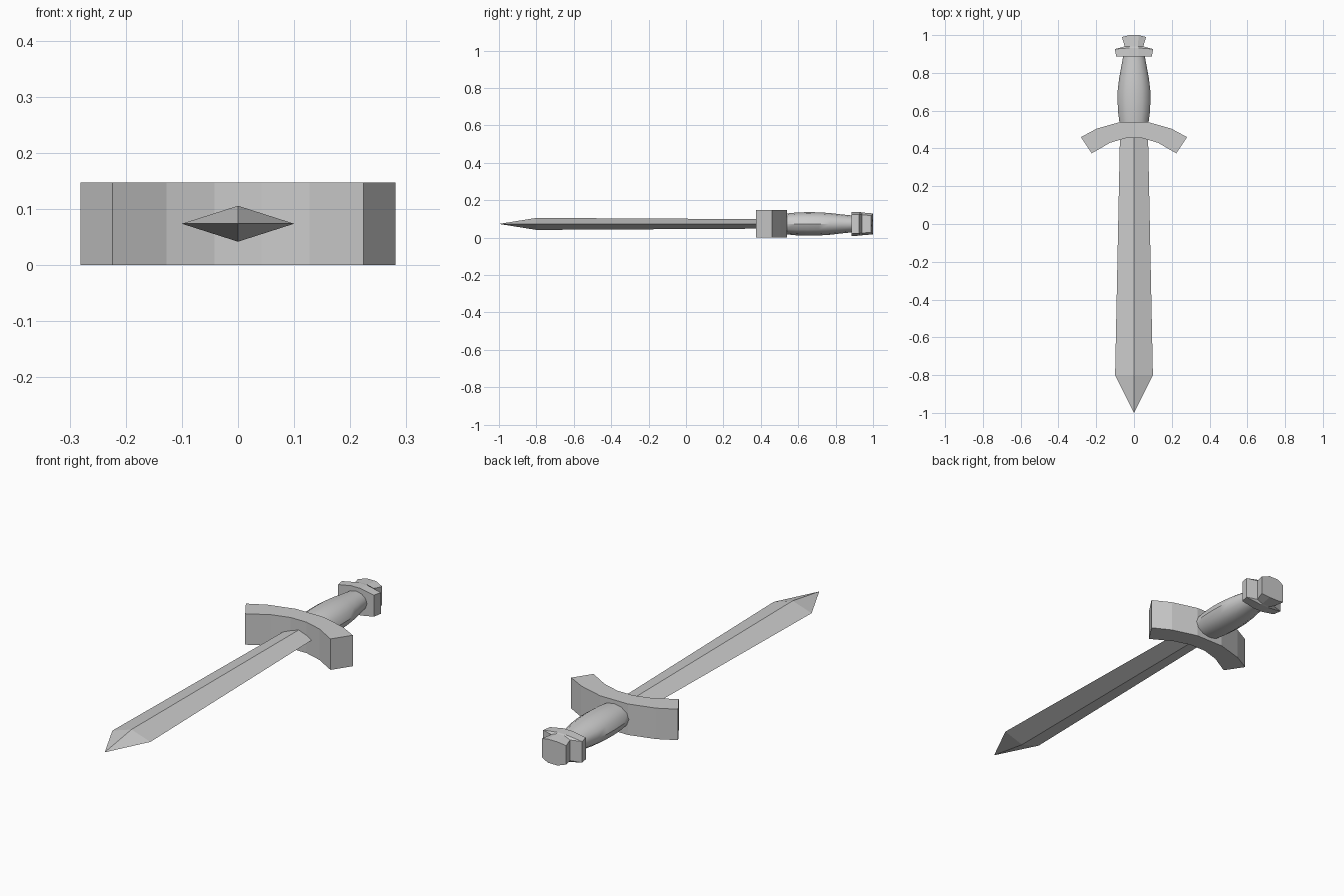
import bpy, bmesh, math

if "Cube" in bpy.data.objects:
    bpy.data.objects.remove(bpy.data.objects["Cube"])

MID = 0.0735  # height of the sword's centre line


def loft(name, rings, tip=None, smooth=False):
    """Skin a list of closed point rings; end in a point if tip is given."""
    bm = bmesh.new()
    loops = [[bm.verts.new(p) for p in ring] for ring in rings]
    n = len(loops[0])
    for a, b in zip(loops, loops[1:]):
        for i in range(n):
            j = (i + 1) % n
            bm.faces.new((a[i], a[j], b[j], b[i]))
    bm.faces.new(loops[0])
    if tip:
        t = bm.verts.new(tip)
        for i in range(n):
            bm.faces.new((loops[-1][i], loops[-1][(i + 1) % n], t))
    else:
        bm.faces.new(loops[-1])
    bmesh.ops.recalc_face_normals(bm, faces=bm.faces)
    me = bpy.data.meshes.new(name)
    bm.to_mesh(me)
    bm.free()
    ob = bpy.data.objects.new(name, me)
    bpy.context.collection.objects.link(ob)
    if smooth:
        bpy.context.view_layer.objects.active = ob
        ob.select_set(True)
        bpy.ops.object.shade_smooth_by_angle(angle=math.radians(40))
        ob.select_set(False)
    return ob


def oval(y, rx, rz, n):
    return [(rx * math.cos(2 * math.pi * i / n), y,
             MID + rz * math.sin(2 * math.pi * i / n)) for i in range(n)]


# Blade: diamond section widening towards the point
loft("blade", [oval(0.48, 0.074, 0.025, 4), oval(-0.80, 0.10, 0.032, 4)],
     tip=(0, -1, MID))

# Crossguard: curved bar of constant section
outer = [(0.073, 0.54), (0.197, 0.505), (0.281, 0.46)]
inner = [(0.042, 0.455), (0.127, 0.43), (0.224, 0.374)]
pairs = list(zip(outer, inner))
pairs = [((-a[0], a[1]), (-b[0], b[1])) for a, b in reversed(pairs)] + pairs
loft("crossguard", [[(*a, 0), (*a, 2 * MID), (*b, 2 * MID), (*b, 0)] for a, b in pairs])

# Grip: smooth flattened barrel
loft("grip", [oval(y, rx, rz, 12) for y, rx, rz in (
    (0.50, 0.071, 0.052), (0.53, 0.076, 0.055), (0.59, 0.084, 0.061), (0.65, 0.087, 0.063),
    (0.71, 0.086, 0.062), (0.77, 0.079, 0.058), (0.83, 0.068, 0.051),
    (0.90, 0.055, 0.044))], smooth=True)


# Pommel: chamfered collar with a flared, gently domed cap
def pommel_ring(y_side, y_mid, hx, hz):
    quarter = [(hx, 0.80), (min(0.4 * hx, 0.025), 1.0)]
    pts = quarter + [(-x, z) for x, z in reversed(quarter)]
    pts += [(x, -z) for x, z in reversed(pts)]
    return [(x, y_mid if abs(x) < 0.03 else y_side, MID + z * hz) for x, z in pts]


loft("pommel", [pommel_ring(0.886, 0.886, 0.094, 0.064),
                pommel_ring(0.926, 0.932, 0.102, 0.063),
                pommel_ring(0.940, 0.940, 0.049, 0.061),
                pommel_ring(0.990, 1.0, 0.064, 0.056)])
